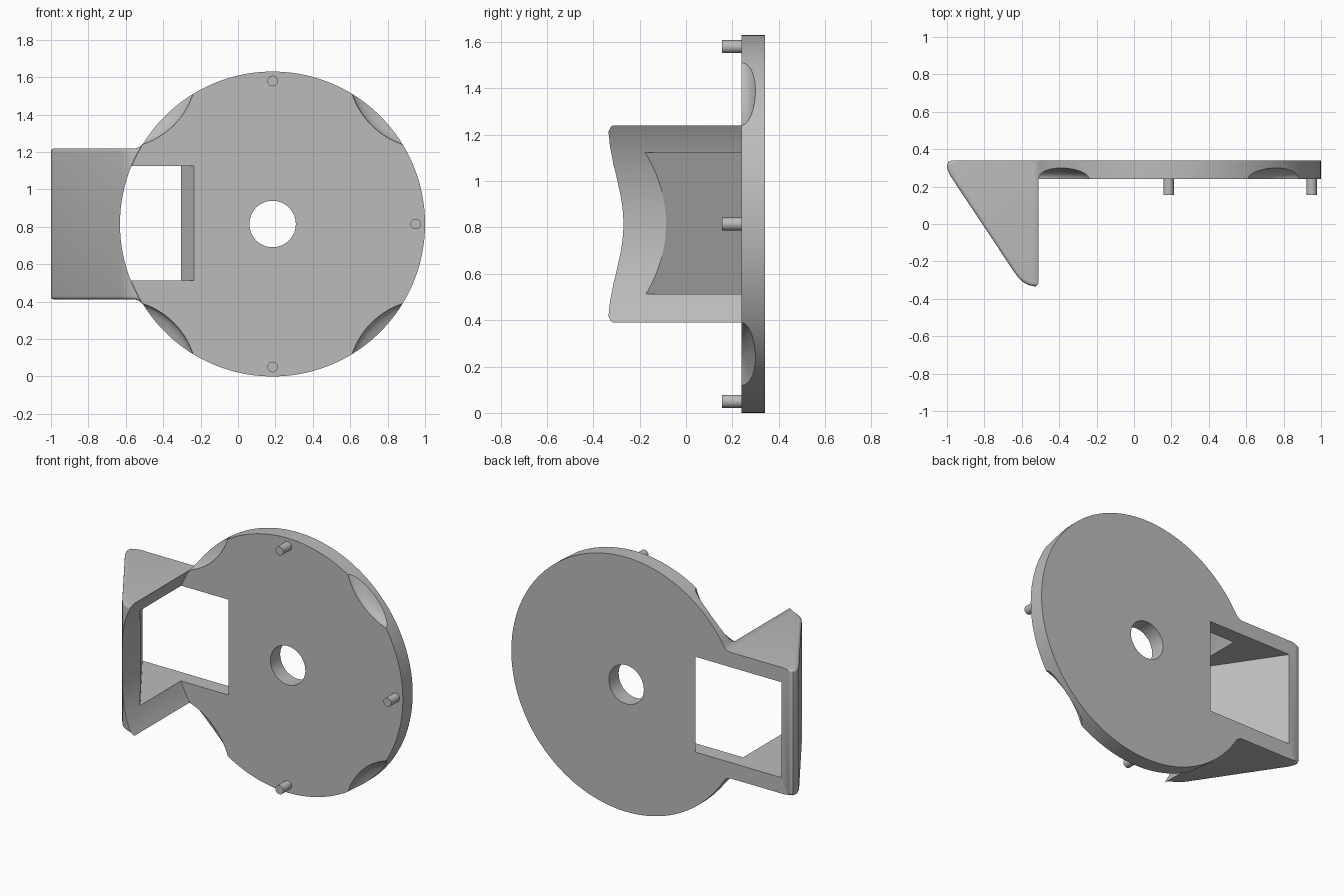
import bpy, bmesh
from math import sin, cos, pi, sqrt, atan2, radians
from mathutils import Matrix, Vector

cube = bpy.data.objects.get("Cube")
if cube:
    bpy.data.objects.remove(cube, do_unlink=True)

CX, CZ, R = 0.185, 0.815, 0.815        # disc centre and radius
FRONT, BACK = 0.24, 0.34               # disc faces
HALF = 0.404                           # half height of the hood

grey = bpy.data.materials.new("plain_grey")
grey.use_nodes = True
colour = (0.5, 0.5, 0.5, 1)
grey.diffuse_color = colour
grey.node_tree.nodes["Principled BSDF"].inputs["Base Color"].default_value = colour


def finish(bm, name):
    bmesh.ops.recalc_face_normals(bm, faces=bm.faces)
    mesh = bpy.data.meshes.new(name)
    bm.to_mesh(mesh)
    bm.free()
    mesh.materials.append(grey)
    ob = bpy.data.objects.new(name, mesh)
    bpy.context.collection.objects.link(ob)
    return ob


def prism(name, points, offset):
    """Extrude a closed outline of 3D points by an offset."""
    bm = bmesh.new()
    face = bm.faces.new([bm.verts.new(p) for p in points])
    top = bmesh.ops.extrude_face_region(bm, geom=[face])["geom"]
    bmesh.ops.translate(bm, vec=offset,
                        verts=[v for v in top if isinstance(v, bmesh.types.BMVert)])
    return finish(bm, name)


def cylinder(name, x, z, r, y0, y1, sides):
    ring = [(x + r * cos(2 * pi * i / sides), y0, z + r * sin(2 * pi * i / sides))
            for i in range(sides)]
    return prism(name, ring, (0, y1 - y0, 0))


def apply(ob, mod):
    bpy.ops.object.select_all(action='DESELECT')
    bpy.context.view_layer.objects.active = ob
    ob.select_set(True)
    bpy.ops.object.modifier_apply(modifier=mod.name)


def boolean(ob, other, operation):
    mod = ob.modifiers.new("bool", 'BOOLEAN')
    mod.operation, mod.object, mod.solver = operation, other, 'EXACT'
    apply(ob, mod)
    bpy.data.objects.remove(other, do_unlink=True)


# Hood footprint: a box whose top and bottom flare into the disc rim
fr = 0.06
dx = sqrt((R + fr) ** 2 - (HALF + fr) ** 2)
sweep = atan2(dx, HALF + fr)
flare = [(CX - dx + fr * sin(sweep * i / 8), HALF + fr - fr * cos(sweep * i / 8))
         for i in range(9)]
half = [(-1.2, HALF)] + flare + [(-0.3, flare[-1][1])]
outline = [(x, -0.5, CZ + h) for x, h in half] + \
          [(x, -0.5, CZ - h) for x, h in reversed(half)]
hood = prism("hood", outline, (0, 1, 0))

# Slanted side profile with rounded nose and rear corner
wedge = [(-0.975, BACK), (-0.992, 0.333), (-1, 0.315), (-0.998, 0.295), (-0.985, 0.262),
         (-0.635, -0.265), (-0.615, -0.291), (-0.59, -0.313), (-0.56, -0.328),
         (-0.525, -0.335), (-0.4, -0.335), (-0.4, BACK)]
boolean(hood, prism("wedge", [(x, y, -1) for x, y in wedge], (0, 0, 4)), 'INTERSECT')

# Soften the long edges of the slanted face
bm = bmesh.new()
bm.from_mesh(hood.data)
bmesh.ops.remove_doubles(bm, verts=bm.verts, dist=1e-4)


def on_slope(face):
    n = face.normal
    return abs(n.z) < 0.1 and (n.x < -0.1 or n.y < -0.5)


edges = [e for e in bm.edges if len(e.link_faces) == 2
         and on_slope(e.link_faces[0]) != on_slope(e.link_faces[1])
         and e.calc_face_angle(0) > radians(50)
         and max(abs(f.normal.z) for f in e.link_faces) > 0.3]
bmesh.ops.bevel(bm, geom=edges, offset=0.018, segments=4, profile=0.5, affect='EDGES')
bm.to_mesh(hood.data)
bm.free()

# Clear the hood in front of the disc, then join it to the disc
boolean(hood, cylinder("clearance", CX, CZ, R + 0.001, -1, FRONT + 0.01, 192), 'DIFFERENCE')
body = cylinder("disc_and_hood", CX, CZ, R, FRONT, BACK, 192)
boolean(body, hood, 'UNION')

# Slanted rectangular window through hood and disc
window = [(-1.022, 0.5), (-0.288, -0.6), (0.353, -0.6), (-0.417, 0.5)]
boolean(body, prism("window", [(x, y, 0.513) for x, y in window], (0, 0, 0.611)), 'DIFFERENCE')

# Centre hole
boolean(body, cylinder("centre_hole", CX, CZ, 0.124, 0, 1, 64), 'DIFFERENCE')

# Four scooped finger grips on the front rim
for sx in (-1, 1):
    for sz in (-1, 1):
        bm = bmesh.new()
        bmesh.ops.create_uvsphere(bm, u_segments=96, v_segments=48, radius=1)
        bmesh.ops.scale(bm, vec=(0.424, 0.424, 0.11), verts=bm.verts)
        bmesh.ops.rotate(bm, matrix=Matrix.Rotation(pi / 2, 3, 'X'), verts=bm.verts)
        d = 1.171 * sqrt(0.5)
        bmesh.ops.translate(bm, vec=Vector((CX + sx * d, FRONT, CZ + sz * d)), verts=bm.verts)
        boolean(body, finish(bm, "scoop"), 'DIFFERENCE')

# Locating pegs
parts = [body]
for name, angle in (("top_peg", pi / 2), ("left_peg", 0), ("bottom_peg", -pi / 2)):
    parts.append(cylinder(name, CX + 0.765 * cos(angle), CZ + 0.765 * sin(angle),
                          0.028, 0.155, FRONT + 0.01, 32))

bpy.ops.object.select_all(action='DESELECT')
for ob in parts:
    ob.select_set(True)
bpy.context.view_layer.objects.active = body
bpy.ops.object.shade_smooth_by_angle(angle=radians(30))
